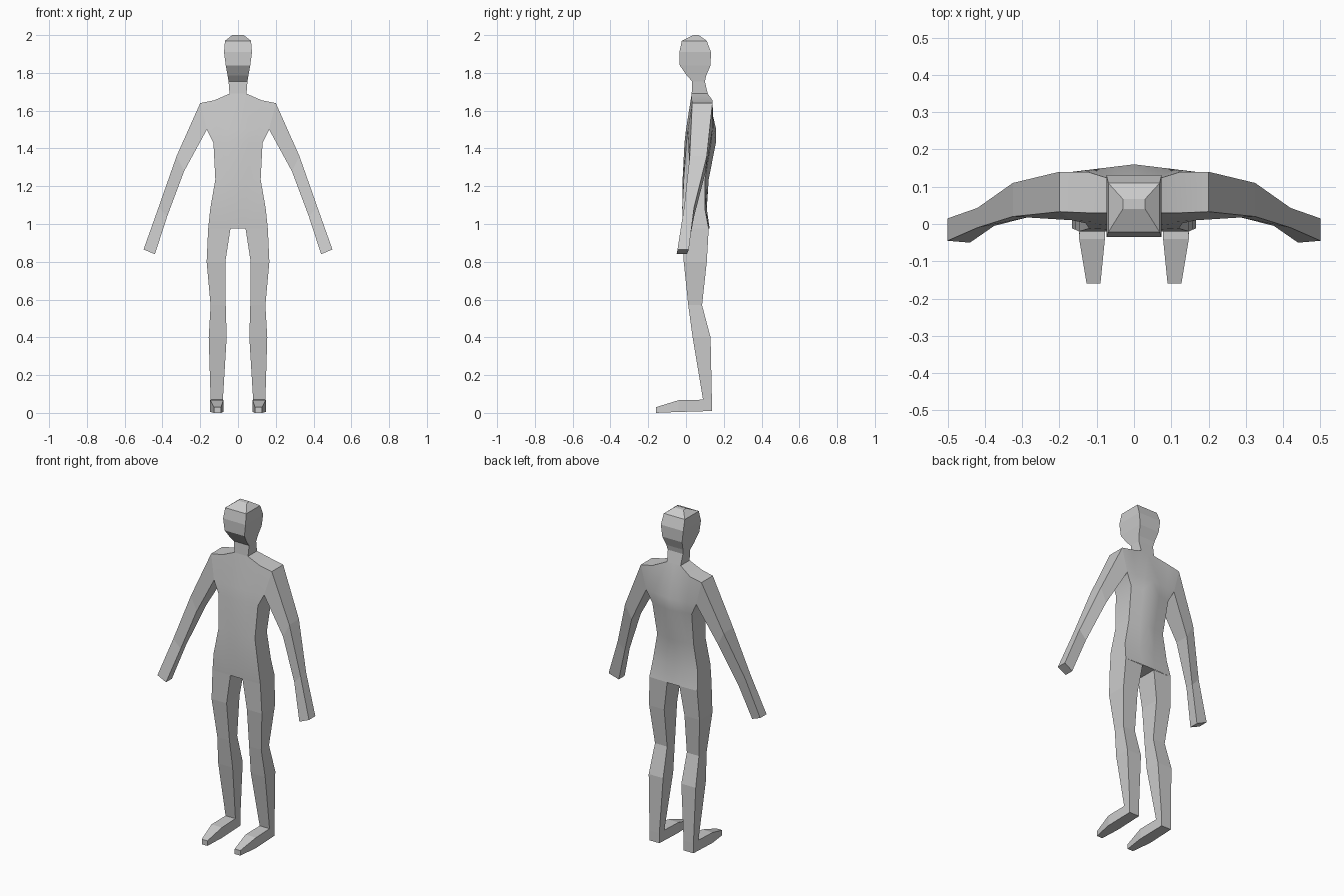
import bpy, bmesh

if "Cube" in bpy.data.objects:
    bpy.data.objects.remove(bpy.data.objects["Cube"])


def finish(bm, name, mirror=True, smooth=False):
    bmesh.ops.remove_doubles(bm, verts=bm.verts, dist=0.0005)
    bmesh.ops.recalc_face_normals(bm, faces=bm.faces)
    mesh = bpy.data.meshes.new(name)
    bm.to_mesh(mesh)
    bm.free()
    ob = bpy.data.objects.new(name, mesh)
    bpy.context.collection.objects.link(ob)
    if mirror:
        mod = ob.modifiers.new("Mirror", 'MIRROR')
        mod.use_clip = True
    if smooth:
        bpy.ops.object.select_all(action='DESELECT')
        ob.select_set(True)
        bpy.context.view_layer.objects.active = ob
        bpy.ops.object.shade_smooth_by_angle(angle=0.5)
    return ob


def loft(sections, name, mirror=True):
    """Skin four-cornered sections; cap only the last one."""
    bm = bmesh.new()
    rings = [[bm.verts.new(p) for p in s] for s in sections]
    for a, b in zip(rings, rings[1:]):
        for i in range(4):
            j = (i + 1) % 4
            bm.faces.new((a[i], a[j], b[j], b[i]))
    bm.faces.new(rings[-1])
    return finish(bm, name, mirror)


# head and neck: z, half width, front y, back y
head = [(1.69, .045, .03, .115), (1.755, .05, .033, .10), (1.785, .055, .005, .107),
        (1.84, .065, -.033, .13), (1.91, .074, -.035, .132),
        (1.97, .069, -.022, .11), (2.0, .03, .04, .067)]
loft([[(-w, f, z), (w, f, z), (w, b, z), (-w, b, z)] for z, w, f, b in head],
     "head", mirror=False)

# arm: outer edge (x, z), inner edge (x, z), outer front/back y, inner front/back y
arm = [((.20, 1.64), (.165, 1.50), (.033, .14), (.01, .14)),
       ((.325, 1.36), (.285, 1.28), (.02, .11), (.018, .105)),
       ((.42, 1.09), (.375, 1.04), (-.01, .043), (-.005, .043)),
       ((.50, .865), (.44, .84), (-.045, .015), (-.05, .005))]
loft([[(o[0], oy[0], o[1]), (o[0], oy[1], o[1]), (i[0], iy[1], i[1]), (i[0], iy[0], i[1])]
      for o, i, oy, iy in arm], "arm")

# leg and foot: inner x, outer x, front edge (y, z), back edge (y, z)
leg = [(.04, .158, (-.015, .975), (.12, .975)),
       (.067, .166, (-.012, .80), (.11, .80)),
       (.065, .145, (.012, .57), (.085, .57)),
       (.06, .155, (.035, .40), (.13, .40)),
       (.08, .145, (.09, .07), (.137, .07)),
       (.08, .145, (.09, .07), (.137, .01)),
       (.078, .147, (-.04, .067), (-.04, .005)),
       (.09, .127, (-.16, .03), (-.16, 0))]
loft([[(x0, *f), (x1, *f), (x1, *b), (x0, *b)] for x0, x1, f, b in leg], "leg")

# torso half: z, inner column x, side x, front centre/side y, back side/centre y
rows = [(.975, .04, .158, -.015, -.015, .12, .125),
        (1.08, .05, .147, -.02, -.02, .10, .11),
        (1.235, .05, .12, -.018, -.012, .10, .12),
        (1.43, .055, .13, -.008, .002, .132, .158),
        (1.50, .055, .165, .0, .01, .14, .16)]
bm = bmesh.new()
grid = []
for z, xi, xo, fc, fs, bs, bc in rows:
    xs = (0, xi, (xi + xo) / 2, xo)
    front = [(x, fc + (fs - fc) * x / xo, z) for x in xs]
    back = [(x, bc + (bs - bc) * x / xo, z) for x in xs]
    grid.append([bm.verts.new(p) for p in front + back[::-1]])
neckline = ((0, .03, .115, 1.69), (.045, .03, .115, 1.69),
            (.125, .03, .14, 1.655), (.20, .033, .14, 1.64))
grid.append([bm.verts.new((x, f, z)) for x, f, b, z in neckline]
            + [bm.verts.new((x, b, z)) for x, f, b, z in neckline[::-1]])
for r, (a, b) in enumerate(zip(grid, grid[1:])):
    for i in range(7):
        if not (i == 3 and r == len(grid) - 2):  # leave the arm socket open
            bm.faces.new((a[i], a[i + 1], b[i + 1], b[i]))
top, low = grid[-1], grid[0]
for i in (1, 2):  # shoulder tops
    bm.faces.new((top[i], top[i + 1], top[6 - i], top[7 - i]))
bm.faces.new((low[0], low[1], low[6], low[7]))  # crotch
finish(bm, "torso", smooth=True)
